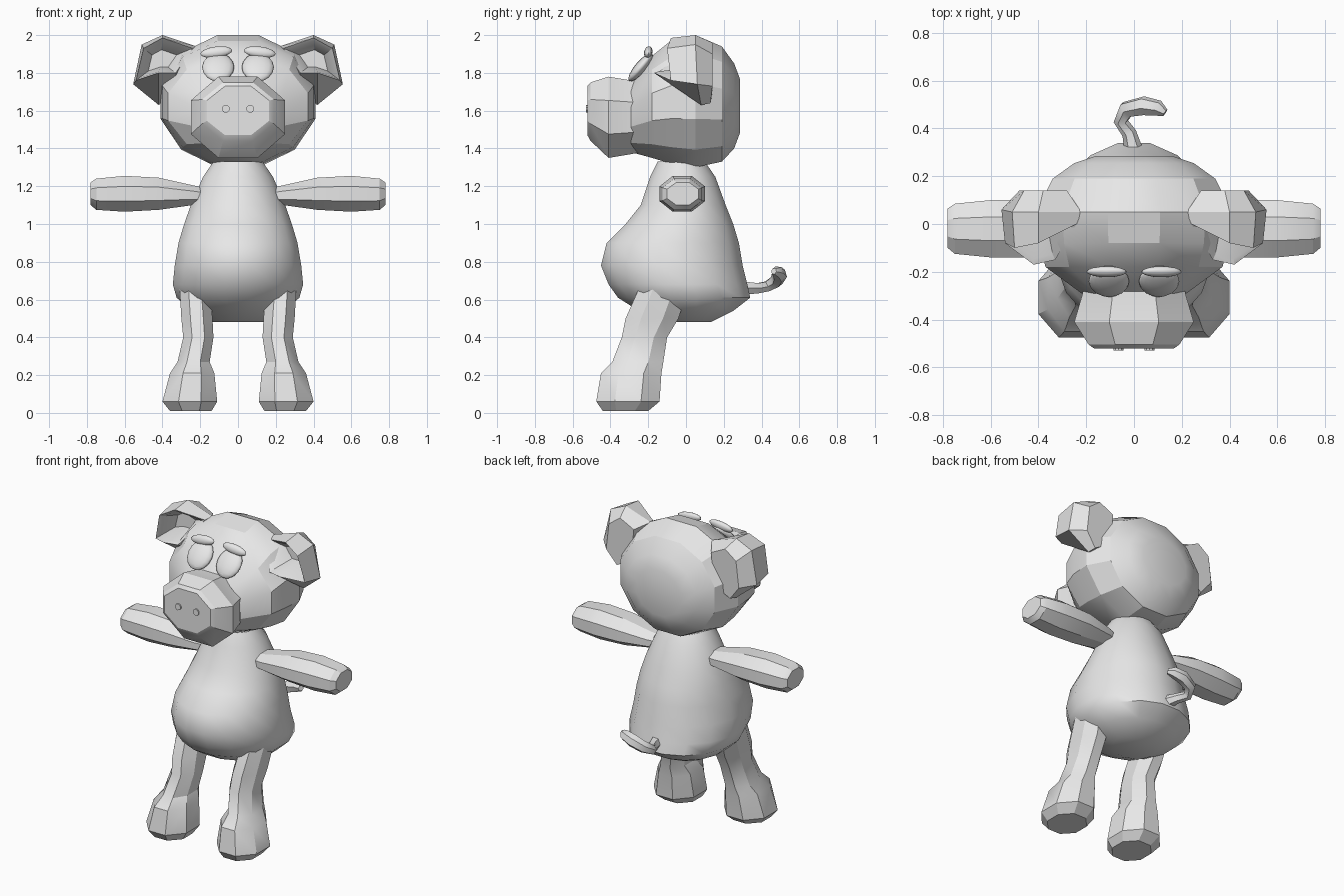
import bpy, bmesh, math
from mathutils import Vector, Matrix

cube = bpy.data.objects.get("Cube")
if cube:
    bpy.data.objects.remove(cube, do_unlink=True)

GREY = (0.8, 0.8, 0.8, 1)
mat = bpy.data.materials.new("plain grey")
mat.use_nodes = True
mat.diffuse_color = GREY
mat.node_tree.nodes["Principled BSDF"].inputs["Base Color"].default_value = GREY


def finish(obj, angle):
    """Give the part its colour and shading."""
    obj.data.materials.clear()
    obj.data.materials.append(mat)
    bpy.ops.object.select_all(action="DESELECT")
    obj.select_set(True)
    bpy.context.view_layer.objects.active = obj
    bpy.ops.object.shade_smooth_by_angle(angle=math.radians(angle))
    return obj


def from_bmesh(name, bm, angle):
    bmesh.ops.recalc_face_normals(bm, faces=bm.faces)
    mesh = bpy.data.meshes.new(name)
    bm.to_mesh(mesh)
    bm.free()
    obj = bpy.data.objects.new(name, mesh)
    bpy.context.collection.objects.link(obj)
    return finish(obj, angle)


def loft(name, rings, angle=30, flip=1):
    """Skin a list of equal rings and cap both ends; flip=-1 mirrors in x."""
    bm = bmesh.new()
    loops = [[bm.verts.new((p[0] * flip, p[1], p[2])) for p in r] for r in rings]
    n = len(loops[0])
    for a, b in zip(loops, loops[1:]):
        for i in range(n):
            j = (i + 1) % n
            bm.faces.new((a[i], a[j], b[j], b[i]))
    bm.faces.new(loops[0])
    bm.faces.new(loops[-1])
    return from_bmesh(name, bm, angle)


def ring(axis, at, u0, u1, v0, v1, sides):
    """Polygon ring filling a box, its flats lying on the box sides."""
    pts = []
    grow = 1 / math.cos(math.pi / sides)
    for i in range(sides):
        t = 2 * math.pi * (i + 0.5) / sides
        u = (u0 + u1) / 2 + (u1 - u0) / 2 * math.cos(t) * grow
        v = (v0 + v1) / 2 + (v1 - v0) / 2 * math.sin(t) * grow
        pts.append({"x": (at, u, v), "y": (u, at, v), "z": (u, v, at)}[axis])
    return pts


def blob(name, centre, size, tilt=0, roll=0, angle=60):
    """Squashed ball, tilted about x and rolled about y."""
    bm = bmesh.new()
    bmesh.ops.create_uvsphere(bm, u_segments=16, v_segments=8, radius=1)
    turn = Matrix.Rotation(roll, 4, "Y") @ Matrix.Rotation(tilt, 4, "X")
    m = Matrix.Translation(centre) @ turn @ Matrix.Diagonal((*size, 1))
    bmesh.ops.transform(bm, matrix=m, verts=bm.verts)
    return from_bmesh(name, bm, angle)


# Pear-shaped body: height, half width, front y, back y
body = [(1.33, .13, -.15, .10), (1.25, .185, -.19, .155), (1.1, .25, -.24, .21),
        (1.0, .285, -.32, .25), (.9, .315, -.42, .28), (.78, .335, -.45, .30),
        (.68, .345, -.41, .325), (.61, .325, -.36, .34), (.54, .25, -.25, .25),
        (.48, .14, -.12, .13)]
loft("body", [ring("z", z, -w, w, f, b, 16) for z, w, f, b in body], 45)

# Head: depth, half width, bottom z, top z
head = [(-.29, .22, 1.38, 1.75), (-.18, .37, 1.35, 1.89), (-.08, .40, 1.32, 1.97),
        (.05, .41, 1.30, 2.0), (.19, .34, 1.33, 1.94), (.255, .25, 1.40, 1.85),
        (.285, .16, 1.48, 1.77)]
loft("head", [ring("y", y, -w, w, lo, hi, 12) for y, w, lo, hi in head], 25)

# Snout with a flat disc front
snout = [(-.24, .21, 1.38, 1.76), (-.29, .215, 1.37, 1.76), (-.41, .25, 1.35, 1.78),
         (-.505, .19, 1.44, 1.75), (-.522, .165, 1.47, 1.73)]
loft("snout", [ring("y", y, -w, w, lo, hi, 8) for y, w, lo, hi in snout], 25)

# Arm: distance out, front y, back y, bottom z, top z
arm = [(.16, -.09, .04, 1.10, 1.19), (.24, -.12, .07, 1.10, 1.205),
       (.42, -.14, .10, 1.075, 1.245), (.6, -.14, .10, 1.065, 1.255),
       (.75, -.125, .085, 1.075, 1.24), (.78, -.10, .065, 1.10, 1.22)]
# Leg and foot: height, inner x, outer x, front y, back y
leg = [(.68, .15, .31, -.24, .02), (.5, .135, .30, -.32, -.04), (.4, .13, .29, -.34, -.10),
       (.27, .15, .32, -.39, -.12), (.21, .125, .36, -.45, -.13),
       (.06, .11, .40, -.475, -.14), (.01, .14, .36, -.44, -.20)]
# Ear: rings from the back face round to the rim, ending in a hollow cup
ear_back = [(.28, .14, 1.91), (.38, .14, 1.96), (.46, .14, 1.90),
            (.48, .14, 1.73), (.41, .13, 1.64), (.30, .14, 1.70)]
ear_mid = [(.22, .05, 1.94), (.40, .05, 2.0), (.51, .05, 1.95),
           (.555, .06, 1.74), (.42, .08, 1.63), (.30, .05, 1.70)]
ear_rim = [(.24, 0, 1.93), (.40, -.08, 1.985), (.50, -.10, 1.93),
           (.54, -.08, 1.76), (.42, -.17, 1.80), (.33, -.15, 1.80)]
cup_centre = Vector((.41, .03, 1.86))
ear_lip = [Vector(p).lerp(cup_centre, 0.13) for p in ear_rim]
ear_cup = [Vector((p[0], .03, p[2])).lerp(cup_centre, 0.5) for p in ear_rim]

for side, s in (("left", 1), ("right", -1)):
    loft(side + "_arm", [ring("x", x, f, b, lo, hi, 8) for x, f, b, lo, hi in arm], 30, s)
    loft(side + "_leg", [ring("z", z, i, o, f, b, 8) for z, i, o, f, b in leg], 30, s)
    loft(side + "_ear", [ear_back, ear_mid, ear_rim, ear_lip, ear_cup], 25, s)
    # Face details
    blob(side + "_eye", (s * .105, -.24, 1.83), (.085, .03, .095), -.7)
    blob(side + "_pupil", (s * .10, -.277, 1.80), (.045, .012, .04), -.7)
    blob(side + "_brow", (s * .115, -.20, 1.91), (.085, .022, .03), -.3, s * .12)
    loft(side + "_nostril", [ring("y", y, s * .065 - .02, s * .065 + .02, 1.59, 1.63, 10)
                             for y in (-.51, -.53)])

# Curled tail
path = [(0, .30, .66, 1.2), (-.02, .38, .66, .9), (-.055, .43, .67, .9),
        (-.03, .48, .70, 1.1), (.04, .495, .73, 1.2), (.10, .485, .745, 1), (.13, .465, .75, .5)]
curve = bpy.data.curves.new("tail", "CURVE")
curve.dimensions = "3D"
curve.bevel_depth = .034
curve.bevel_resolution = 1
curve.use_fill_caps = True
spline = curve.splines.new("POLY")
spline.points.add(len(path) - 1)
for point, (x, y, z, r) in zip(spline.points, path):
    point.co = (x, y, z, 1)
    point.radius = r
tail = bpy.data.objects.new("tail", curve)
bpy.context.collection.objects.link(tail)
bpy.ops.object.select_all(action="DESELECT")
tail.select_set(True)
bpy.context.view_layer.objects.active = tail
bpy.ops.object.convert(target="MESH")
finish(bpy.context.view_layer.objects.active, 50)
